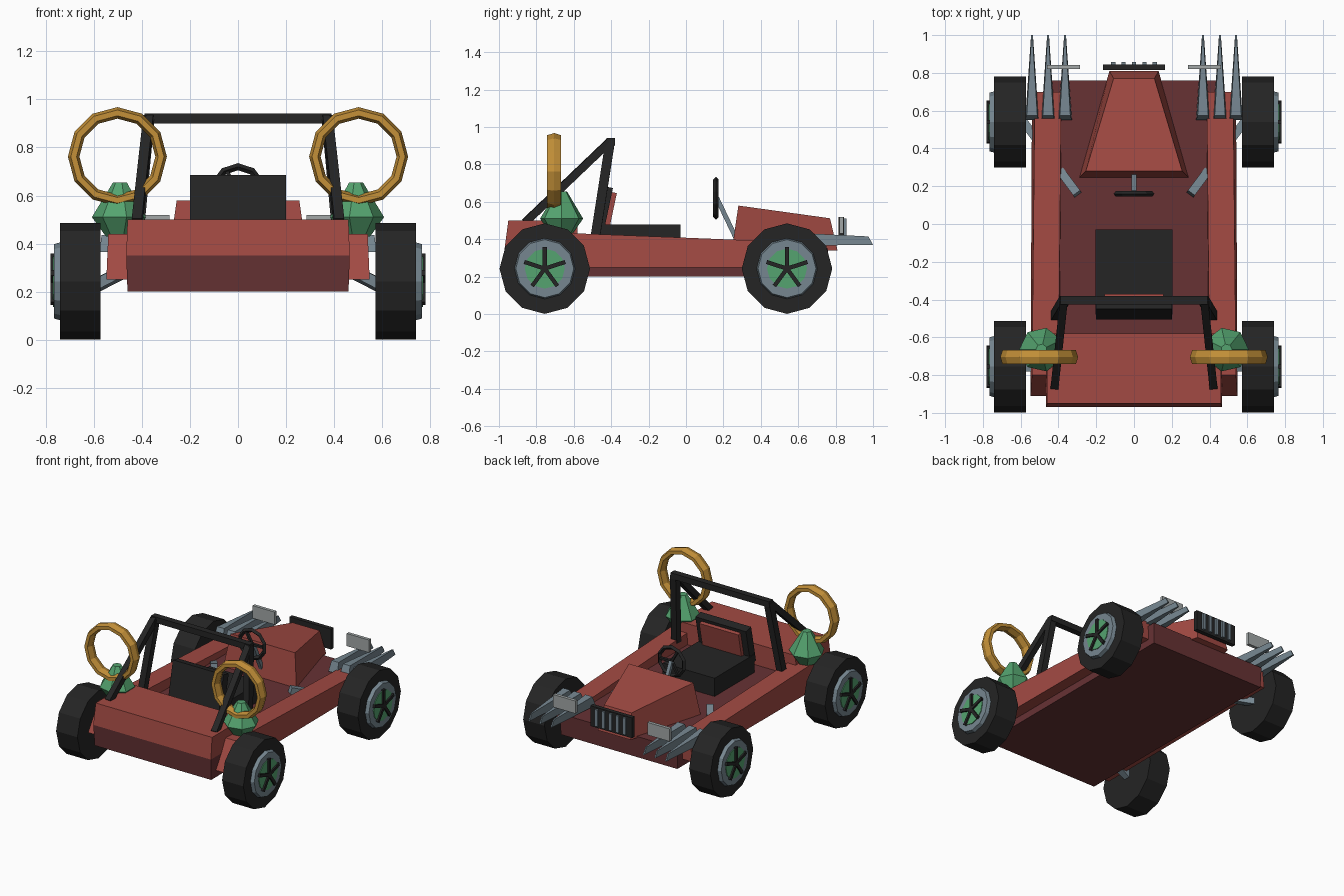
import bpy, bmesh, math
from mathutils import Vector, Matrix

if "Cube" in bpy.data.objects:
    bpy.data.objects.remove(bpy.data.objects["Cube"])


def material(name, rgb):
    m = bpy.data.materials.new(name)
    m.diffuse_color = (*rgb, 1)
    m.use_nodes = True
    m.node_tree.nodes["Principled BSDF"].inputs["Base Color"].default_value = m.diffuse_color
    return m


RED = material("red paint", (0.36, 0.068, 0.056))
DARK_RED = material("dark red floor", (0.135, 0.032, 0.034))
BLACK = material("black rubber", (0.018, 0.018, 0.018))
STEEL = material("blue grey steel", (0.18, 0.24, 0.28))
GREEN = material("green crystal", (0.09, 0.37, 0.16))
GOLD = material("gold", (0.55, 0.28, 0.04))
LIGHT = material("light grey lamp", (0.36, 0.39, 0.39))


def loft(name, rings, mat, closed=False):
    """Skin a list of equal rings; cap the ends, or join them if closed."""
    bm = bmesh.new()
    vs = [[bm.verts.new(p) for p in r] for r in rings]
    n = len(vs[0])
    pairs = list(zip(vs, vs[1:])) + ([(vs[-1], vs[0])] if closed else [])
    for a, b in pairs:
        for i in range(n):
            j = (i + 1) % n
            bm.faces.new((a[i], a[j], b[j], b[i]))
    if not closed:
        bm.faces.new(vs[0])
        bm.faces.new(vs[-1])
    bmesh.ops.recalc_face_normals(bm, faces=bm.faces)
    me = bpy.data.meshes.new(name)
    bm.to_mesh(me)
    bm.free()
    me.materials.append(mat)
    ob = bpy.data.objects.new(name, me)
    bpy.context.collection.objects.link(ob)
    return ob


def rect(x0, x1, y0, y1, z):
    return [(x0, y0, z), (x1, y0, z), (x1, y1, z), (x0, y1, z)]


def box(name, x0, x1, y0, y1, z0, z1, mat):
    return loft(name, [rect(x0, x1, y0, y1, z0), rect(x0, x1, y0, y1, z1)], mat)


def bar(name, a, b, w, h, mat, w2=None, h2=None):
    """Square bar from a to b, optionally tapered."""
    a, b = Vector(a), Vector(b)
    d = (b - a).normalized()
    up = Vector((0, 0, 1)) if abs(d.z) < 0.95 else Vector((0, 1, 0))
    s = d.cross(up).normalized()
    u = s.cross(d)

    def ring(c, w, h):
        return [c + s * w * i / 2 + u * h * j / 2
                for i, j in ((-1, -1), (1, -1), (1, 1), (-1, 1))]
    return loft(name, [ring(a, w, h), ring(b, w2 or w, h2 or h)], mat)


def disc(name, side, x0, x1, r, y, z, mat, n=12, r1=None):
    def ring(x, r):
        return [(side * x, y + r * math.sin(math.tau * i / n),
                 z + r * math.cos(math.tau * i / n)) for i in range(n)]
    return loft(name, [ring(x0, r), ring(x1, r1 or r)], mat)


def hoop(name, c, R, r_rad, r_y, n, k, mat):
    """Upright ring in the xz plane."""
    rings = []
    for i in range(n):
        a = math.tau * i / n
        ring = []
        for j in range(k):
            t = math.tau * j / k
            q = R + r_rad * math.cos(t)
            ring.append((c[0] + q * math.sin(a), c[1] + r_y * math.sin(t),
                         c[2] + q * math.cos(a)))
        rings.append(ring)
    return loft(name, rings, mat, closed=True)


# Chassis tub, rear deck and nose
loft("floor_tub", [rect(-.46, .46, -.96, .755, .2), rect(-.465, .465, -.97, .76, .35)], DARK_RED)
loft("rear_deck", [rect(-.465, .465, -.97, -.58, .35), rect(-.46, .46, -.95, -.58, .5)], RED)
loft("nose", [
    [(-.29, .245, .34), (.29, .245, .34), (.13, .81, .34), (-.13, .81, .34)],
    [(-.255, .28, .58), (.255, .28, .58), (.108, .77, .512), (-.108, .77, .512)]], RED)

# Seat with a leaning back and red pad
box("seat_base", -.205, .205, -.48, -.03, .35, .48, BLACK)
bar("seat_back", (0, -.475, .42), (0, -.42, .68), .4, .06, BLACK)
bar("seat_pad", (0, -.425, .47), (0, -.387, .65), .31, .035, RED)

# Steering wheel and column
hoop("steering_wheel", (0, .16, .62), .1, .015, .015, 10, 4, BLACK)
for a in (90, 210, 330):
    t = math.radians(a)
    bar("steering_spoke", (0, .16, .62), (.1 * math.sin(t), .16, .62 + .1 * math.cos(t)),
        .02, .015, BLACK)
bar("steering_column", (0, .165, .62), (0, .27, .4), .025, .025, STEEL)

# Grille with upright bars
box("grille", -.165, .165, .815, .845, .375, .52, BLACK)
for i in range(5):
    x = (i - 2) * .055
    box("grille_bar", x - .011, x + .011, .84, .858, .39, .51, STEEL)

# Roll cage crossbar
box("cage_crossbar", -.39, .39, -.425, -.38, .9, .942, BLACK)

for s in (-1, 1):
    # Side rails, sloping down to the front
    loft("side_rail", [
        [(s * .39, -.91, .25), (s * .548, -.91, .25), (s * .54, -.80, .44), (s * .40, -.80, .44)],
        [(s * .38, .70, .25), (s * .54, .70, .25), (s * .525, .70, .38), (s * .385, .70, .38)]], RED)

    # Roll cage legs and rear braces
    bar("cage_leg", (s * .42, -.49, .38), (s * .37, -.405, .925), .045, .05, BLACK)
    bar("cage_brace", (s * .42, -.86, .49), (s * .372, -.41, .92), .042, .042, BLACK)

    # Exhaust-like front spikes
    for x in (.365, .455, .54):
        loft("front_spike", [
            [(s * x - .036, .55, .365), (s * x + .036, .55, .365),
             (s * x + .028, .575, .435), (s * x - .028, .575, .435)],
            [(s * x - .005, 1.0, .37), (s * x + .005, 1.0, .37),
             (s * x + .004, .975, .415), (s * x - .004, .975, .415)]], STEEL)

    # Headlights
    box("headlight", min(s * .285, s * .46), max(s * .285, s * .46), .82, .843, .43, .52, LIGHT)

    # Suspension arms
    bar("front_arm", (s * .61, .575, .215), (s * .30, .16, .375), .045, .045, STEEL)
    bar("rear_arm", (s * .61, -.755, .22), (s * .40, -.755, .33), .05, .045, STEEL)

    # Green crystal mounts and gold rings
    rings = []
    for r, z in ((.06, .43), (.118, .51), (.03, .655)):
        rings.append([(s * (.49 + r * math.cos(math.tau * i / 7)),
                       -.665 + r * math.sin(math.tau * i / 7), z) for i in range(7)])
    loft("crystal_mount", rings, GREEN)
    hoop("gold_ring", (s * .502, -.705, .762), .182, .024, .043, 12, 6, GOLD)

    # Wheels with rims, hubs and five spokes
    for y in (-.755, .54):
        z = .243
        disc("tyre", s, .572, .74, .242, y, z, BLACK)
        disc("rim", s, .73, .765, .165, y, z, STEEL, r1=.155)
        disc("hub", s, .75, .77, .107, y, z, GREEN)
        for i in range(5):
            t = math.tau * i / 5
            bar("wheel_spoke", (s * .77, y, z),
                (s * .77, y + .115 * math.sin(t), z + .115 * math.cos(t)),
                .022, .022, BLACK)
